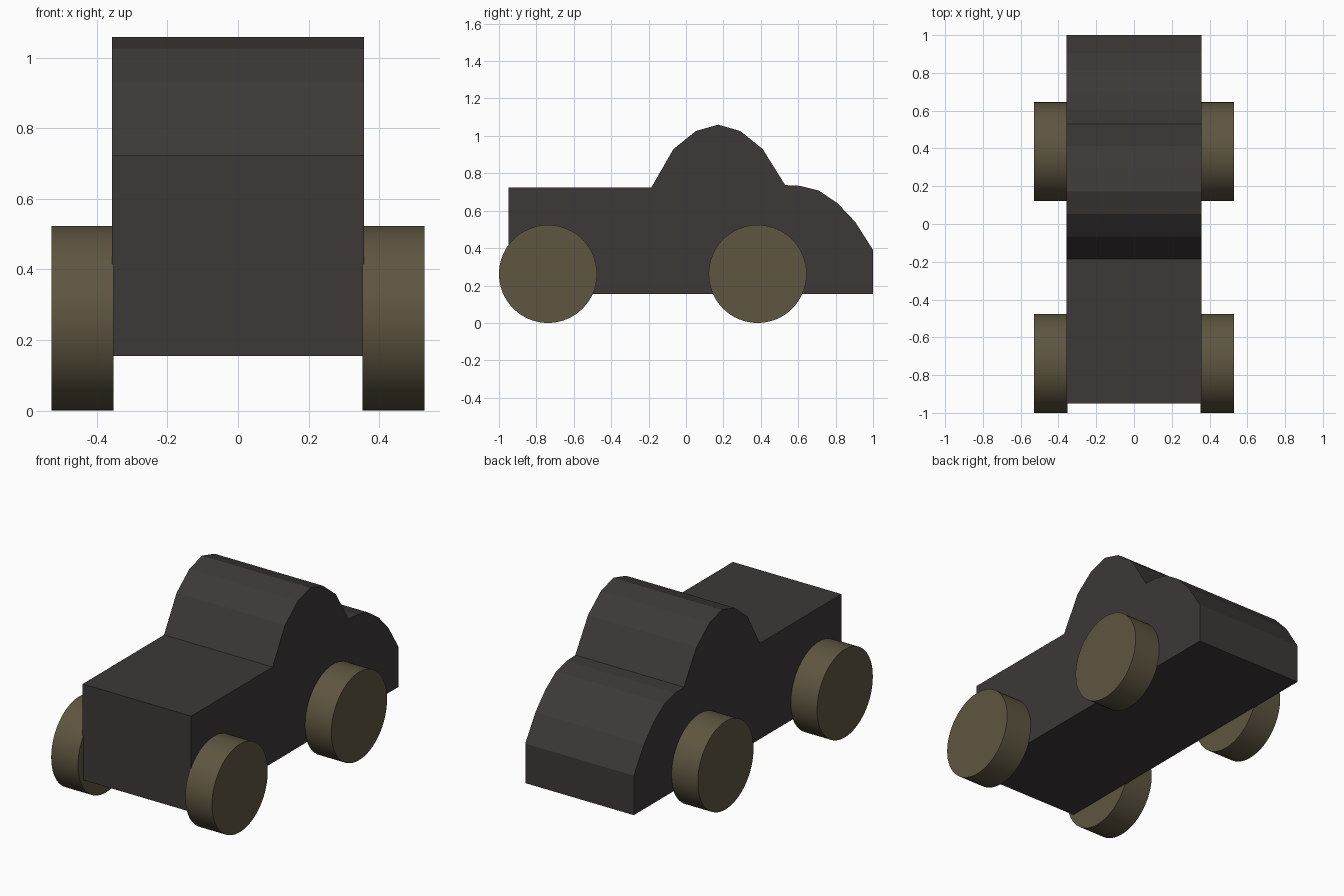
import bpy, bmesh
from math import pi

if "Cube" in bpy.data.objects:
    bpy.data.objects.remove(bpy.data.objects["Cube"])

def material(name, rgb):
    m = bpy.data.materials.new(name)
    m.diffuse_color = (*rgb, 1)
    m.use_nodes = True
    m.node_tree.nodes["Principled BSDF"].inputs["Base Color"].default_value = m.diffuse_color
    return m

dark = material("dark_paint", (0.046, 0.040, 0.039))
olive = material("olive_wood", (0.112, 0.092, 0.052))

# Body: side profile (y, z) extruded across the width
HALF_WIDTH = 0.357
profile = [(-0.95, 0.155), (1.0, 0.155), (1.0, 0.39), (0.905, 0.54),
           (0.81, 0.64), (0.71, 0.708), (0.61, 0.733), (0.53, 0.737),
           (0.41, 0.93), (0.29, 1.026), (0.172, 1.06), (0.053, 1.026),
           (-0.067, 0.93), (-0.185, 0.725), (-0.95, 0.725)]
bm = bmesh.new()
side = bm.faces.new([bm.verts.new((-HALF_WIDTH, y, z)) for y, z in profile])
new = bmesh.ops.extrude_face_region(bm, geom=[side])["geom"]
bmesh.ops.translate(bm, vec=(2 * HALF_WIDTH, 0, 0),
                    verts=[v for v in new if isinstance(v, bmesh.types.BMVert)])
# Keep the first side face, which the extrude may remove
bmesh.ops.holes_fill(bm, edges=bm.edges[:], sides=0)
bmesh.ops.recalc_face_normals(bm, faces=bm.faces[:])
mesh = bpy.data.meshes.new("body")
bm.to_mesh(mesh)
bm.free()
body = bpy.data.objects.new("body", mesh)
bpy.context.collection.objects.link(body)
mesh.materials.append(dark)

# Wheels: four plain discs, set slightly into the body sides
RADIUS, INNER, OUTER = 0.262, 0.353, 0.529
for end, y in (("front", -0.738), ("rear", 0.383)):
    for hand, s in (("right", 1), ("left", -1)):
        bpy.ops.mesh.primitive_cylinder_add(
            vertices=64, radius=RADIUS, depth=OUTER - INNER,
            location=(s * (INNER + OUTER) / 2, y, RADIUS),
            rotation=(0, pi / 2, 0))
        wheel = bpy.context.object
        wheel.name = f"{end}_{hand}_wheel"
        wheel.data.materials.append(olive)
        bpy.ops.object.shade_smooth_by_angle()
